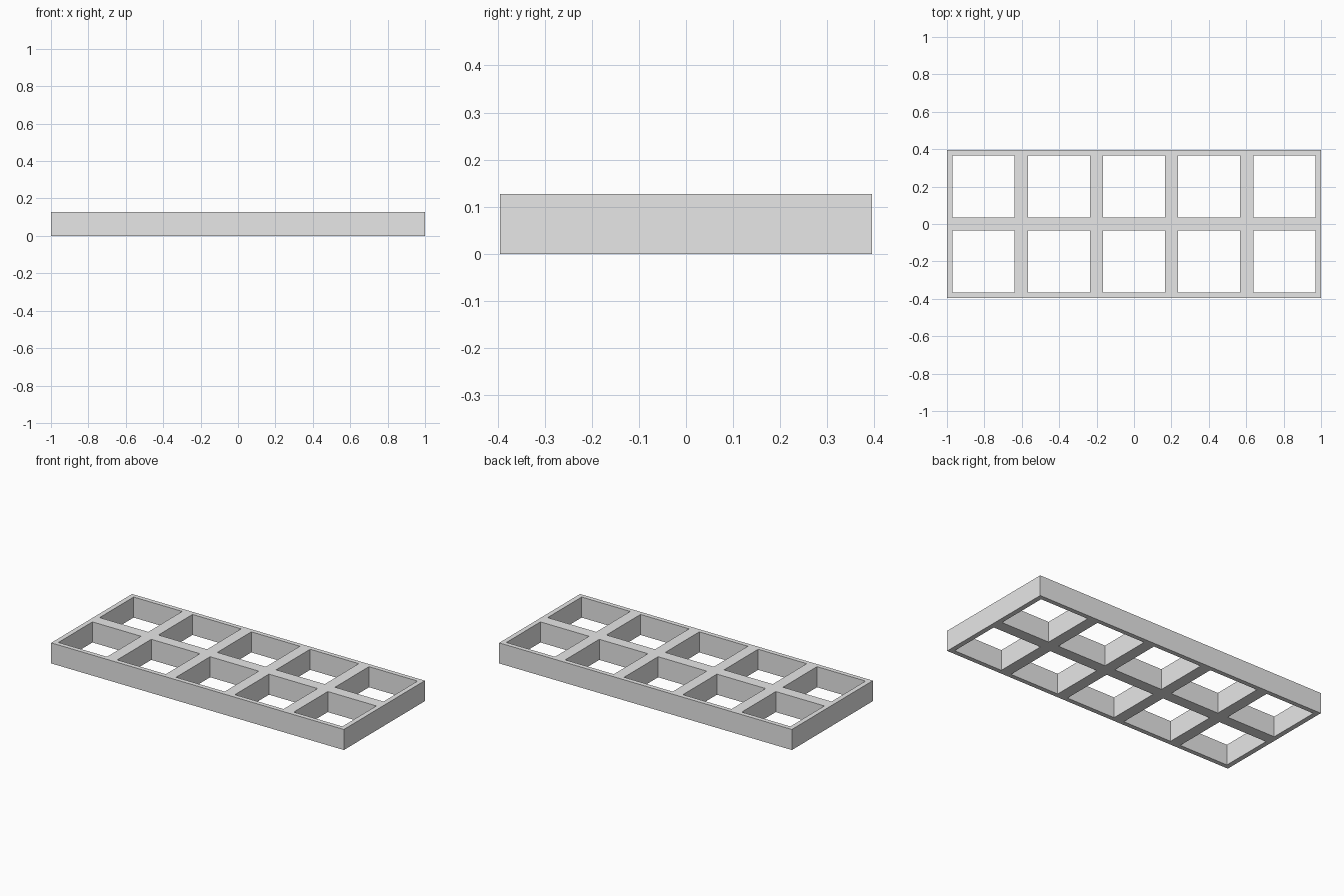
import bpy
import bmesh

old = bpy.data.objects.get("Cube")
if old:
    bpy.data.objects.remove(old, do_unlink=True)

HALF_X, HALF_Y, HEIGHT = 1.0, 0.395, 0.127
PITCH, HOLE = 0.402, 0.332
COLUMNS, ROWS = 5, 2


def grid_lines(count, half):
    """Outer edges plus both edges of every opening along one axis."""
    lines = [-half]
    for i in range(count):
        centre = (i - (count - 1) / 2) * PITCH
        lines += [centre - HOLE / 2, centre + HOLE / 2]
    return lines + [half]


# Flat lattice: every odd row and column crossing is left open
xs, ys = grid_lines(COLUMNS, HALF_X), grid_lines(ROWS, HALF_Y)
bm = bmesh.new()
verts = [[bm.verts.new((x, y, 0)) for y in ys] for x in xs]
for i in range(len(xs) - 1):
    for j in range(len(ys) - 1):
        if not (i % 2 and j % 2):
            bm.faces.new((verts[i][j], verts[i + 1][j],
                          verts[i + 1][j + 1], verts[i][j + 1]))

# Raise the lattice into a solid frame
raised = bmesh.ops.extrude_face_region(bm, geom=bm.faces[:], use_keep_orig=True)
top = [g for g in raised["geom"] if isinstance(g, bmesh.types.BMVert)]
bmesh.ops.translate(bm, verts=top, vec=(0, 0, HEIGHT))
bmesh.ops.recalc_face_normals(bm, faces=bm.faces[:])

mesh = bpy.data.meshes.new("lattice_frame")
bm.to_mesh(mesh)
bm.free()
frame = bpy.data.objects.new("lattice_frame", mesh)
bpy.context.collection.objects.link(frame)

# Plain grey finish
grey = bpy.data.materials.new("light_grey")
grey.use_nodes = True
grey.diffuse_color = (0.8, 0.8, 0.8, 1)
for node in grey.node_tree.nodes:
    if node.type == "BSDF_PRINCIPLED":
        node.inputs["Base Color"].default_value = grey.diffuse_color
mesh.materials.append(grey)
